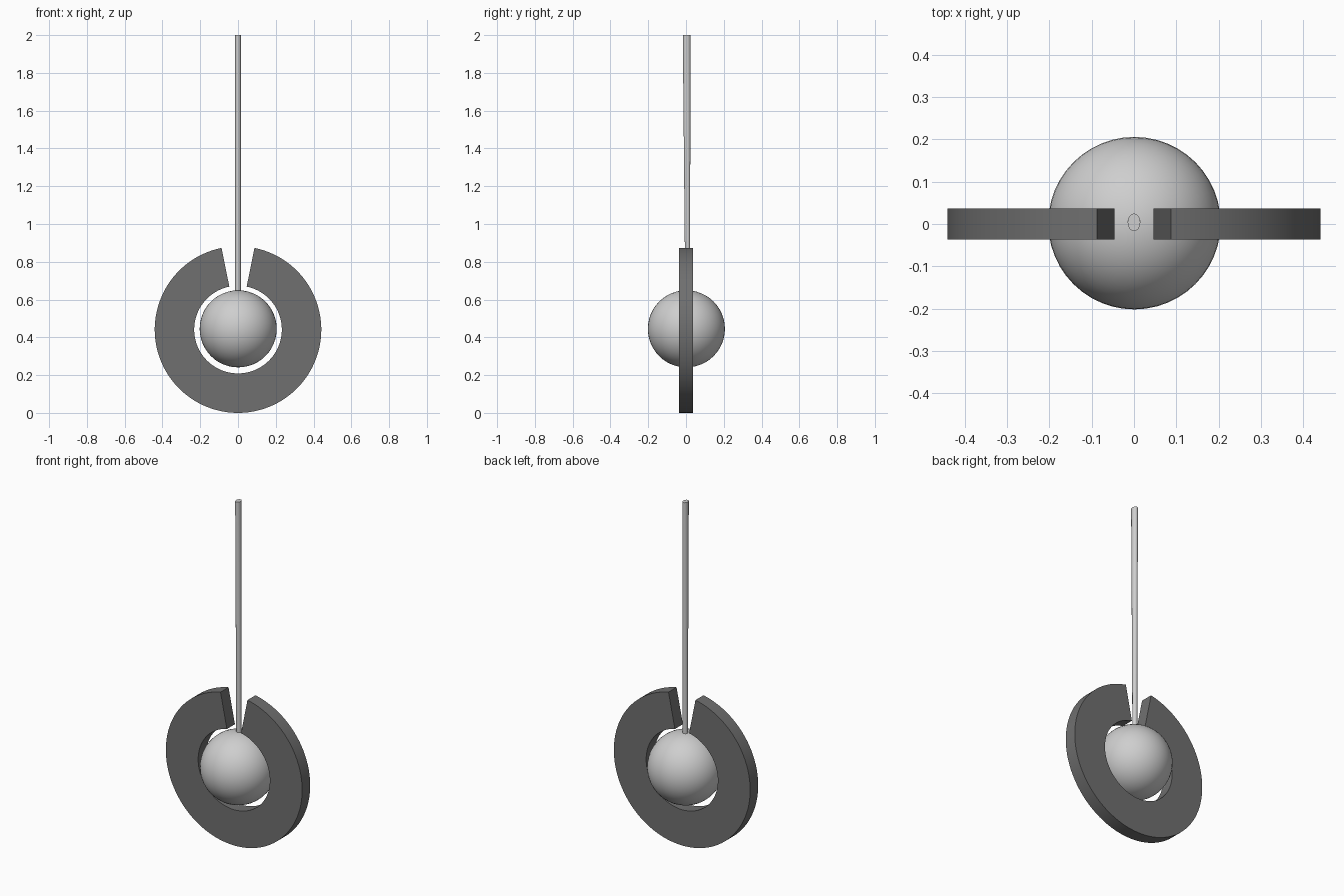
import bpy, bmesh, math

if "Cube" in bpy.data.objects:
    bpy.data.objects.remove(bpy.data.objects["Cube"])


def material(name, value):
    m = bpy.data.materials.new(name)
    m.diffuse_color = (value, value, value, 1)
    m.use_nodes = True
    m.node_tree.nodes["Principled BSDF"].inputs["Base Color"].default_value = m.diffuse_color
    return m


def make_object(name, bm, mat):
    bmesh.ops.recalc_face_normals(bm, faces=bm.faces)
    mesh = bpy.data.meshes.new(name)
    bm.to_mesh(mesh)
    bm.free()
    mesh.materials.append(mat)
    obj = bpy.data.objects.new(name, mesh)
    bpy.context.collection.objects.link(obj)
    bpy.ops.object.select_all(action='DESELECT')
    obj.select_set(True)
    bpy.context.view_layer.objects.active = obj
    bpy.ops.object.shade_smooth_by_angle(angle=math.radians(35))
    return obj


dark = material("dark grey", 0.16)
light = material("light grey", 0.62)

# Open ring: rectangular section swept around y, with a gap at the top
R_OUT, R_IN, HALF, CZ = 0.441, 0.232, 0.037, 0.441
GAP = math.radians(11.4)
STEPS = 96
bm = bmesh.new()
sections = []
for i in range(STEPS + 1):
    a = GAP + (2 * math.pi - 2 * GAP) * i / STEPS
    sections.append([bm.verts.new((r * math.sin(a), y, CZ + r * math.cos(a)))
                     for r, y in ((R_IN, -HALF), (R_OUT, -HALF), (R_OUT, HALF), (R_IN, HALF))])
for s, t in zip(sections, sections[1:]):
    for k in range(4):
        n = (k + 1) % 4
        bm.faces.new((s[k], s[n], t[n], t[k]))
bm.faces.new(sections[0])
bm.faces.new(sections[-1])
make_object("open_ring", bm, dark)

# Ball in the middle of the ring
bm = bmesh.new()
bmesh.ops.create_uvsphere(bm, u_segments=48, v_segments=24, radius=0.204)
bmesh.ops.translate(bm, verts=bm.verts, vec=(0.001, 0.002, 0.445))
make_object("ball", bm, light)

# Oval rod, narrowing in depth towards the ball
bm = bmesh.new()
loops = []
for z, cy, ry in ((0.63, 0.008, 0.012), (2.0, 0.004, 0.021)):
    loops.append([bm.verts.new((0.015 * math.cos(a), cy + ry * math.sin(a), z))
                  for a in (2 * math.pi * k / 16 for k in range(16))])
for k in range(16):
    n = (k + 1) % 16
    bm.faces.new((loops[0][k], loops[0][n], loops[1][n], loops[1][k]))
for loop in loops:
    bm.faces.new(loop)
make_object("rod", bm, light)
